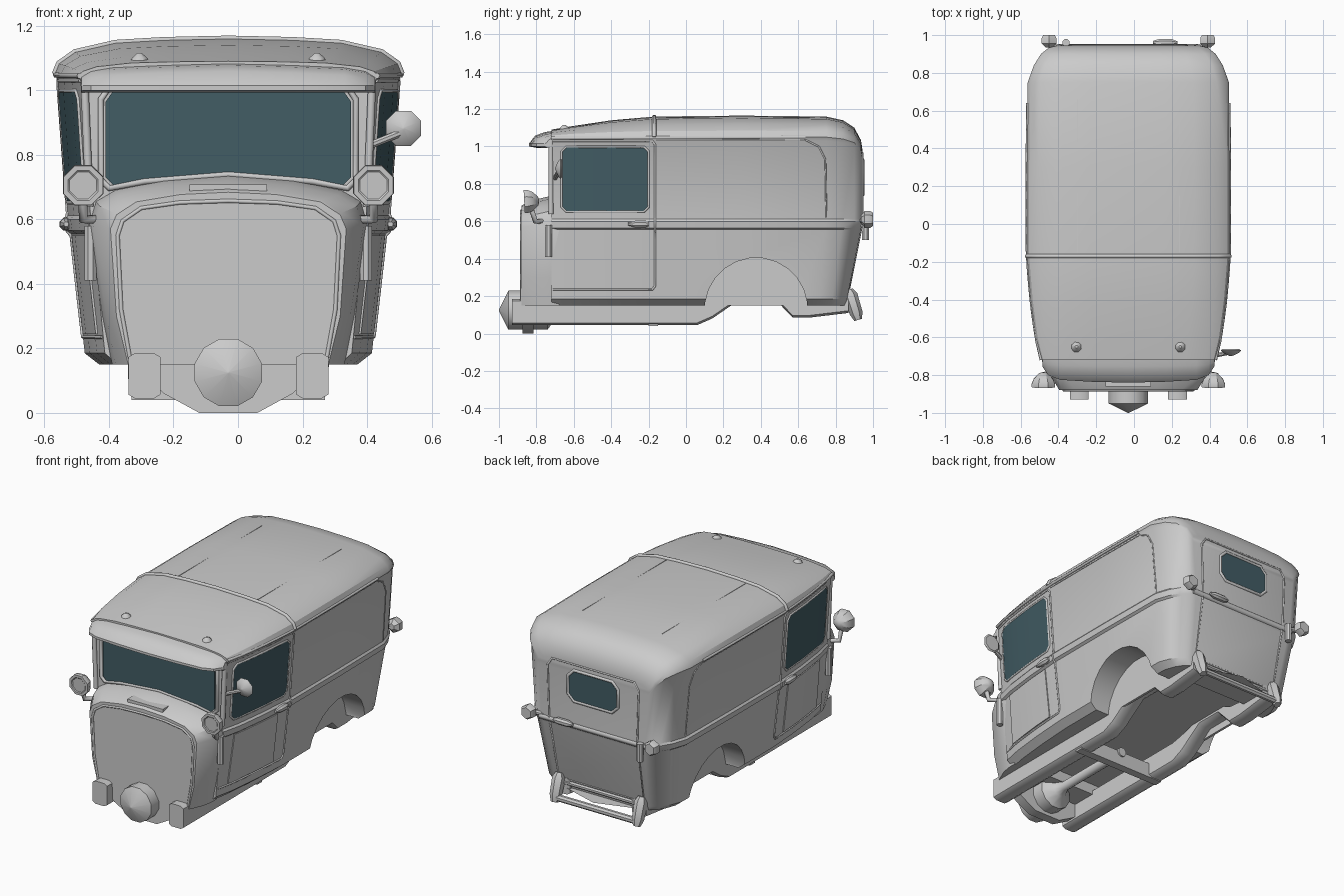
import bpy, bmesh, math
from mathutils import Vector

if "Cube" in bpy.data.objects:
    bpy.data.objects.remove(bpy.data.objects["Cube"])

glass = bpy.data.materials.new("glass")
glass.diffuse_color = (0.055, 0.11, 0.13, 1)
glass.use_nodes = True
glass.node_tree.nodes["Principled BSDF"].inputs["Base Color"].default_value = glass.diffuse_color


# ---------- helpers ----------
def finish(name, bm, mat=None):
    bmesh.ops.recalc_face_normals(bm, faces=bm.faces)
    me = bpy.data.meshes.new(name)
    bm.to_mesh(me)
    bm.free()
    ob = bpy.data.objects.new(name, me)
    bpy.context.collection.objects.link(ob)
    if mat:
        me.materials.append(mat)
    return ob


def loft(name, rings, ladder=False):
    """Skin closed rings; ladder caps join the left and right halves of a symmetric ring."""
    bm = bmesh.new()
    R = [[bm.verts.new(p) for p in r] for r in rings]
    n = len(R[0])
    for a, b in zip(R, R[1:]):
        for i in range(n):
            bm.faces.new((a[i], a[(i + 1) % n], b[(i + 1) % n], b[i]))
    for r in (R[0], R[-1]):
        if ladder:
            for i in range(n // 2):
                f = [r[i], r[i + 1], r[n - i - 1], r[-i]]
                bm.faces.new(list(dict.fromkeys(f)))
        else:
            bm.faces.new(r)
    return finish(name, bm)


def mirror_loop(half):
    return half + [(-x, y, z) for x, y, z in half[-2:0:-1]]


def lathe(name, prof, loc, axis, seg=8):
    M = Vector(axis).to_track_quat('Z', 'Y').to_matrix()
    ang = [2 * math.pi * (i + .5) / seg for i in range(seg)]
    return loft(name, [[Vector(loc) + M @ Vector((r * math.cos(a), r * math.sin(a), h)) for a in ang]
                       for r, h in prof])


def rod(name, a, b, r, seg=8):
    d = Vector(b) - Vector(a)
    return lathe(name, [(r, 0), (r, d.length)], a, d, seg)


def box(name, lo, hi):
    return loft(name, [[(x, lo[1], lo[2]), (x, hi[1], lo[2]), (x, hi[1], hi[2]), (x, lo[1], hi[2])]
                       for x in (lo[0], hi[0])])


def tube(name, pts, r, closed=False):
    cu = bpy.data.curves.new(name, 'CURVE')
    cu.dimensions = '3D'
    cu.bevel_depth = r
    cu.bevel_resolution = 1
    cu.use_fill_caps = True
    sp = cu.splines.new('POLY')
    sp.points.add(len(pts) - 1)
    for p, q in zip(sp.points, pts):
        p.co = (*q, 1)
    sp.use_cyclic_u = closed
    ob = bpy.data.objects.new(name, cu)
    bpy.context.collection.objects.link(ob)


def dense(pts, closed=False, n=6):
    out = []
    for a, b in zip(pts, pts[1:] + (pts[:1] if closed else [])):
        out += [(a[0] + (b[0] - a[0]) * i / n, a[1] + (b[1] - a[1]) * i / n) for i in range(n)]
    return out if closed else out + [pts[-1]]


def panel(name, pts, fmap, off, mat=None, cuts=()):
    """Flat outline, sliced at u = cuts, wrapped on a surface with a folded-in rim."""
    bm = bmesh.new()
    bm.faces.new([bm.verts.new((u, v, 0)) for u, v in pts])
    for c in cuts:
        bmesh.ops.bisect_plane(bm, geom=bm.verts[:] + bm.edges[:] + bm.faces[:],
                               plane_co=(c, 0, 0), plane_no=(1, 0, 0))
    rim = bmesh.ops.extrude_edge_only(bm, edges=[e for e in bm.edges if e.is_boundary])['geom']
    low = {g for g in rim if isinstance(g, bmesh.types.BMVert)}
    for v in bm.verts:
        v.co = fmap(v.co.x, v.co.y, -.01 if v in low else off)
    return finish(name, bm, mat)


def chamfer(u0, v0, u1, v1, c):
    return [(u0 + c, v0), (u1 - c, v0), (u1, v0 + c), (u1, v1 - c),
            (u1 - c, v1), (u0 + c, v1), (u0, v1 - c), (u0, v0 + c)]


# ---------- body shell: stations of y, width, eave height, crown height ----------
STN = [(-.72, .86, 1.045, 1.09), (-.6, .915, 1.05, 1.11), (-.4, .965, 1.05, 1.14),
       (-.17, 1, 1.05, 1.16), (.3, 1, 1.05, 1.165), (.75, .99, 1.05, 1.16), (.84, .93, 1.04, 1.14),
       (.9, .86, 1.02, 1.10), (.935, .78, .98, 1.035), (.944, .71, .93, .98)]
SIDE = [(.40, .15), (.445, .185), (.487, .555), (.502, .565), (.507, .6), (.497, .612), (.528, 1.03), (.538, 1.05)]
ROOF = [(.525, .3), (.475, .62), (.35, .88), (.2, .96), (0, 1)]


def station(y):
    y = min(max(y, STN[0][0]), STN[-1][0])
    for a, b in zip(STN, STN[1:]):
        if y <= b[0]:
            t = (y - a[0]) / (b[0] - a[0])
            return [p + (q - p) * t for p, q in zip(a[1:], b[1:])]


def lean(y, z):
    return y - max(0, .6 - z) * .2 * min(1, max(0, (y - .6) / .34))


def half_section(y):
    w, e, t = station(y)
    pts = [(x * w, z if z < .7 else e + z - 1.05) for x, z in SIDE]
    pts += [(x * w, e + (t - e) * k) for x, k in ROOF]
    return pts


def side_x(y, z):
    s = half_section(y)
    for a, b in zip(s, s[1:]):
        if a[1] <= z <= b[1]:
            return a[0] + (b[0] - a[0]) * (z - a[1]) / (b[1] - a[1])
    return s[7][0]


body = loft("van_body", [mirror_loop([(0, y, .15)] + [(x, lean(y, z), z) for x, z in half_section(y)])
                         for y, *_ in STN], True)
# wheel arches and open underside
cutters = [rod("arch_cutter", (s * .31, .375, .13), (s * .7, .375, .13), .275, 24) for s in (1, -1)]
cutters.append(box("floor_cutter", (-.295, -.66, .05), (.295, .7, .215)))
for c in cutters:
    c.hide_render = True
    m = body.modifiers.new("cut", 'BOOLEAN')
    m.operation, m.solver, m.object = 'DIFFERENCE', 'EXACT', c
    bpy.context.view_layer.objects.active = body
    bpy.ops.object.modifier_apply(modifier=m.name)
    bpy.data.objects.remove(c)

# ---------- cowl and firewall ----------
REAR = [(.36, .15), (.39, .3), (.432, .58), (.41, .655), (.35, .69), (.2, .72), (0, .735)]
FACE = [(.315, .15), (.352, .3), (.371, .57), (.352, .62), (.29, .66), (.15, .683), (0, .69)]
loft("cowl", [mirror_loop([(0, y, .15)] + [(x, y, z) for x, z in s])
              for y, s in ((-.68, REAR), (-.725, REAR), (-.79, [(x * .97, z - .015 * (z > .6)) for x, z in REAR]),
                           (-.87, FACE), (-.88, [(x * .985, z - .006 * (z > .6)) for x, z in FACE]))], True)
fire = [(.305, .17), (.332, .32), (.343, .55), (.328, .595), (.27, .635), (.15, .652), (0, .657)]
fire = fire + [(-x, z) for x, z in fire[-2::-1]]
tube("firewall_rim", [(x, -.88, z) for x, z in fire], .007)
box("cowl_vent", (-.12, -.86, .67), (.12, -.79, .708))
pan = mirror_loop([(0, 0, 0), (.09, 0, 0), (.2, 0, .06), (.3, 0, .16), (0, 0, .17)])
loft("engine_pan", [[(x, y, z) for x, _, z in pan] for y in (-.875, -.815)])
lathe("flywheel_housing", [(.003, 0), (.108, .05), (.108, .26), (.05, .3), (.028, .34), (.028, .86)],
      (0, -1, .125), (0, 1, 0), 12)

# ---------- windscreen and visor ----------
ws = [(-.355, .705), (-.25, .725), (0, .745), (.25, .725), (.355, .705), (.38, .73), (.38, .965), (.36, .993),
      (-.36, .993), (-.38, .965), (-.38, .73)]
panel("windscreen", ws, lambda x, z, o: (x, -.724 - o, z), .004, glass)
tube("windscreen_frame", [(x * 1.04, -.722, z + (z - .85) * .06) for x, z in ws], .011, True)
for s in (1, -1):
    tube("windscreen_pillar", [(s * .43, -.722, .64), (s * .446, -.722, 1.03)], .014)
loft("sun_visor", [[(x, -.70, t), (x, -.725 - d * .25, t - .008), (x, -.725 - d * .7, t - .026),
                    (x, -.725 - d, 1.015), (x, -.725 - d, 1.0), (x, -.72 - d * .7, .993), (x, -.70, .998)]
                   for x, d, t in ((-.455, .03, 1.045), (-.425, .075, 1.062), (-.36, .1, 1.073), (-.2, .11, 1.08),
                                   (0, .115, 1.085), (.2, .11, 1.08), (.36, .1, 1.073), (.425, .075, 1.062),
                                   (.455, .03, 1.045))])

# ---------- sides ----------
for s in (1, -1):
    def on_side(y, z, o):
        return (s * (side_x(y, z) + o), y, z)
    win = chamfer(-.665, .652, -.2, .998, .025)
    panel("door_window", win, on_side, .004, glass, (-.6, -.5, -.4, -.3))
    tube("window_frame", [on_side(*p, 0) for p in dense(win, True)], .007, True)
    tube("door_seam", [on_side(*p, 0) for p in
                       dense([(-.71, 1.03), (-.18, 1.03), (-.165, 1.01), (-.165, .62), (-.165, .55), (-.165, .255),
                              (-.18, .235), (-.71, .235)])], .006)
    panel("door_lower_panel", [(-.64, .245), (-.26, .245), (-.26, .55), (-.625, .55)],
          on_side, .006, None, (-.5, -.4))
    tube("side_panel_seam", [on_side(*p, -.002) for p in
                             dense([(-.16, 1.035), (.64, 1.035), (.71, 1.0), (.745, .93), (.75, .62)])], .005)
    tube("drip_rail", [on_side(*p, -.002) for p in dense([(-.72, 1.045), (.64, 1.05)], n=14)], .009)
    hx = side_x(-.25, .585) + .004
    lathe("door_handle", [(.008, 0), (.02, .04), (.022, .09), (.012, .11)], (s * hx, -.31, .585), (0, 1, 0))
    rod("cowl_hinge", (s * .427, -.735, .41), (s * .427, -.735, .58), .02)
    # headlights on bent stalks
    lathe("headlight", [(.045, .004), (.05, 0), (.066, 0), (.068, .015), (.055, .045), (.025, .075), (.008, .08)],
          (s * .45, -.865, .705), (0, 1, .05))
    tube("headlight_stalk", [(s * .45, -.825, .66), (s * .45, -.805, .6), (s * .39, -.76, .6)], .015)
    # roof markers and seams
    lathe("roof_marker", [(.032, 0), (.026, .015), (.008, .03)], (s * .275, -.65, 1.085), (0, 0, 1))
    tube("roof_seam", [(s * .27, y, 1.153) for y in (-.15, .66)], .002)
    # tail lamps
    lathe("tail_lamp", [(.02, 0), (.045, .02), (.045, .05), (.035, .065)], (s * .42, .935, .61), (0, 1, 0), 6)
    rod("tail_lamp_arm", (s * .34, .93, .6), (s * .42, .95, .605), .015)
    # chassis rail, stepping over the rear axle
    low = [(-.93, .045), (.06, .045), (.14, .08), (.3, .19), (.47, .19), (.57, .085), (.66, .085), (.87, .11)]
    top = [(-.93, .185), (.06, .185), (.14, .2), (.27, .235), (.5, .235), (.58, .2), (.68, .19), (.87, .21)]
    rail = []
    for (a, b), (c, d) in zip(low, top):
        ring = [(-.05, a, b + .012), (-.03, a, b), (.03, a, b), (.05, a, b + .012),
                (.05, c, d - .012), (.03, c, d), (-.03, c, d), (-.05, c, d - .012)]
        rail.append([(s * (.26 + x), y, z) for x, y, z in ring])
    loft("chassis_rail", rail)
    lathe("bumper_horn", [(.022, 0), (.038, .03), (.035, .13), (.022, .17)], (s * .28, .87, .235), (0, .3, -.95), 6)

# ---------- roof band, rear end ----------
band = [(x, -.17, z) for x, z in half_section(-.17)[7:]]
tube("roof_band", band + [(-x, y, z) for x, y, z in band[-2::-1]], .011)


def on_rear(x, z, o):
    return (x, lean(.944, z) + o, z)


rw = chamfer(-.17, .74, .17, .93, .04)
panel("rear_window", rw, on_rear, .004, glass)
tube("rear_window_frame", [on_rear(*p, 0) for p in rw], .01, True)
tube("rear_door_seam", [on_rear(*p, 0) for p in
                        [(-.29, .2), (-.3, .6), (-.31, .92), (-.28, .965), (.28, .965), (.31, .92), (.3, .6),
                         (.29, .2)]], .006, True)
tube("rear_belt", [(-.37, .932, .588), (.37, .932, .588)], .02)
lathe("rear_door_handle", [(.01, 0), (.02, .03), (.02, .1), (.008, .13)], (.13, .96, .6), (1, 0, 0))
rod("plate_bracket", (-.33, .96, .5), (-.33, .96, .61), .02)
rod("bumper_bar", (-.28, .915, .1), (.28, .915, .1), .02)
rod("rear_crossbar", (-.28, .86, .18), (.28, .86, .18), .015)
box("crossmember", (-.3, -.2, .04), (.3, -.15, .13))

# ---------- wing mirror, one side only ----------
rod("mirror_arm", (.44, -.7, .83), (.54, -.68, .87), .012)
lathe("wing_mirror", [(.004, -.025), (.045, -.008), (.059, .005), (.05, .012)], (.543, -.675, .882), (0, 1, 0))

# shading, and shift the off-centre car so the mirror balances the bounds
for ob in bpy.data.objects:
    ob.location.x = -.03
    ob.select_set(ob.type == 'MESH')
bpy.context.view_layer.objects.active = body
bpy.ops.object.shade_smooth_by_angle(angle=math.radians(32))
